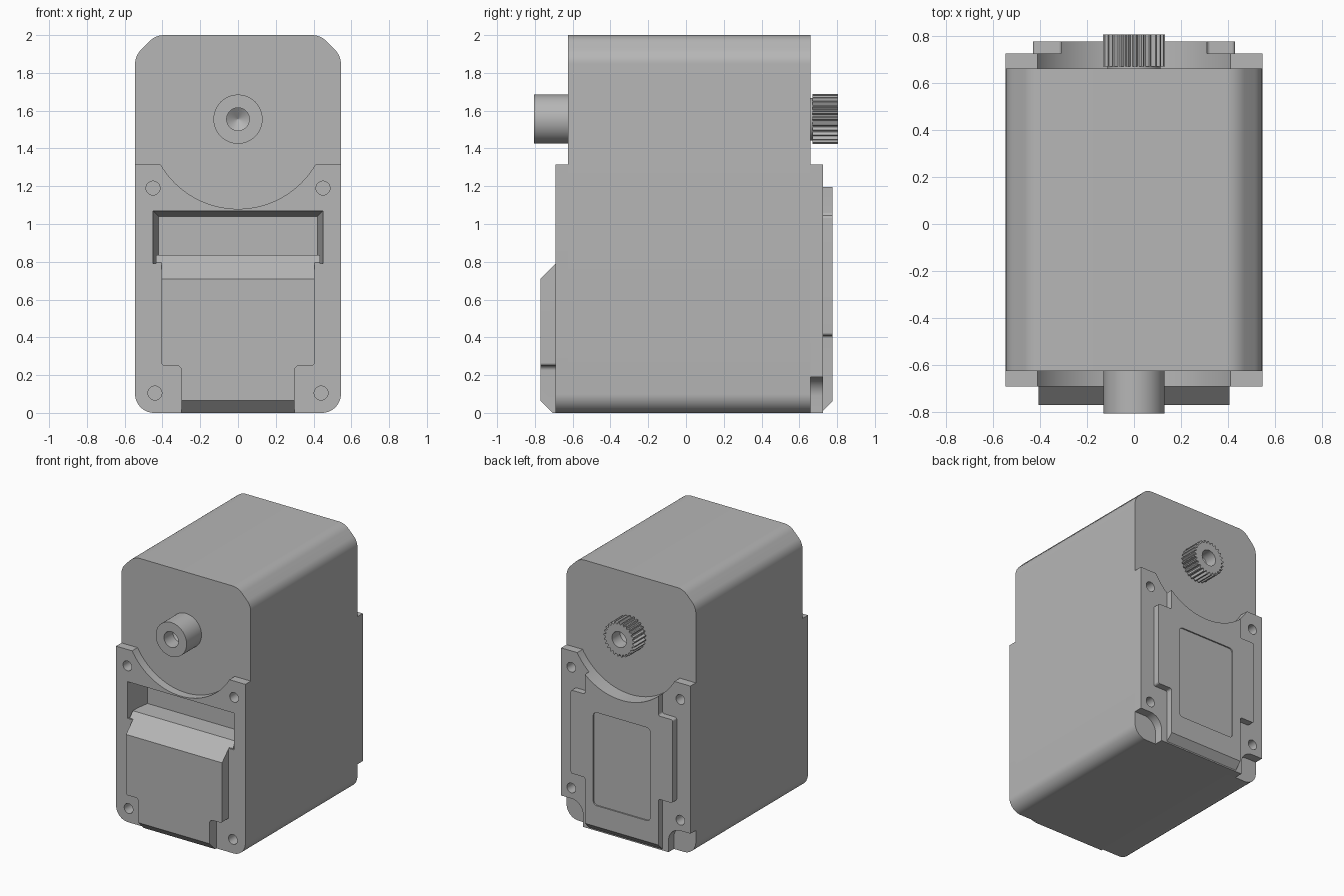
import bpy, bmesh
from math import sin, cos, tan, pi, asin
from mathutils import Vector

old = bpy.data.objects.get("Cube")
if old:
    bpy.data.objects.remove(old, do_unlink=True)

grey = bpy.data.materials.new("plain grey")
grey.use_nodes = True
colour = (0.47, 0.47, 0.47, 1)
grey.diffuse_color = colour
grey.node_tree.nodes["Principled BSDF"].inputs["Base Color"].default_value = colour

W = 0.545             # half width of the case
FRONT, BACK = -0.625, 0.66
AXIS = 1.555          # height of the shaft axis
ARC = 0.475           # radius of the clearance around the shaft


def rounded(points, steps=8):
    """Outline from (x, z, radius) corners; the end points stay sharp."""
    out = []
    for i, (x, z, r) in enumerate(points):
        p = Vector((x, z))
        if r == 0:
            out.append((x, z))
            continue
        u = (Vector(points[i - 1][:2]) - p).normalized()
        v = (Vector(points[(i + 1) % len(points)][:2]) - p).normalized()
        h = u.angle(v) / 2
        c = p + (u + v).normalized() * r / sin(h)
        a, b = p + u * r / tan(h) - c, p + v * r / tan(h) - c
        for k in range(steps + 1):
            d = c + a.lerp(b, k / steps).normalized() * r
            out.append((d.x, d.y))
    return out


def mirrored(half):
    return half + [(-x, z) for x, z in reversed(half) if x > 1e-4]


def circle(r, n=100, x=0, z=AXIS):
    return [(x + r * cos(2 * pi * i / n), z + r * sin(2 * pi * i / n)) for i in range(n)]


def box(w, z0, z1):
    return [(-w, z0), (w, z0), (w, z1), (-w, z1)]


def loft(name, rings, planes=()):
    """Skin (outline, y) rings, cap both ends, then slice off corners by planes."""
    bm = bmesh.new()
    loops = [[bm.verts.new((x, y, z)) for x, z in ring] for ring, y in rings]
    for a, b in zip(loops, loops[1:]):
        for i in range(len(a)):
            j = (i + 1) % len(a)
            bm.faces.new((a[i], a[j], b[j], b[i]))
    bm.faces.new(loops[0])
    bm.faces.new(loops[-1])
    for point, normal in planes:
        cut = bmesh.ops.bisect_plane(bm, geom=bm.verts[:] + bm.edges[:] + bm.faces[:],
                                     plane_co=point, plane_no=normal, clear_outer=True)
        edges = [e for e in cut["geom_cut"] if isinstance(e, bmesh.types.BMEdge)]
        bmesh.ops.edgeloop_fill(bm, edges=edges)
    bmesh.ops.recalc_face_normals(bm, faces=bm.faces[:])
    mesh = bpy.data.meshes.new(name)
    bm.to_mesh(mesh)
    bm.free()
    mesh.materials.append(grey)
    ob = bpy.data.objects.new(name, mesh)
    bpy.context.collection.objects.link(ob)
    return ob


def carve(ob, cutters):
    bpy.ops.object.select_all(action="DESELECT")
    bpy.context.view_layer.objects.active = ob
    ob.select_set(True)
    for c in cutters:
        mod = ob.modifiers.new("cut", "BOOLEAN")
        mod.operation, mod.solver, mod.object = "DIFFERENCE", "EXACT", c
        bpy.ops.object.modifier_apply(modifier=mod.name)


# Shared upper edge of both end plates: flat ears and an arc round the shaft
def arc_edge(x_max):
    start = asin(x_max / ARC)
    return [(ARC * sin(start * k / 24), AXIS - ARC * cos(start * k / 24))
            for k in range(24, -1, -1)]


# Main case and end plates
case = loft("case", [(mirrored(rounded(
    [(0, 0, 0), (W, 0, 0.1), (W, 1.89, 0.11), (0.437, 2, 0.11), (0, 2, 0)])), y)
    for y in (FRONT, BACK)])

front_outline = mirrored(rounded([(0, 0, 0), (W, 0, 0.1), (W, 1.315, 0)]) + arc_edge(0.41))
front_plate = loft("front_plate", [(front_outline, y) for y in (-0.69, FRONT)])

back_outline = mirrored(rounded(
    [(0, 0, 0), (0.36, 0, 0), (0.36, 0.19, 0.1), (W, 0.19, 0), (W, 1.315, 0)]) + arc_edge(0.41))
back_plate = loft("back_plate", [(back_outline, y) for y in (BACK, 0.725)])

# Raised back panel with side wings and a sloped foot
panel_outline = mirrored(rounded(
    [(0, 0, 0), (0.31, 0, 0), (0.31, 0.41, 0.015), (0.43, 0.41, 0.015),
     (0.43, 1.045, 0.015), (0.31, 1.045, 0.015), (0.31, 1.15, 0)]) + arc_edge(0.31))
back_panel = loft("back_panel", [(panel_outline, y) for y in (0.70, 0.775)],
                  [((0, 0.775, 0.06), (0, 1, -1))])

# Front cover with slopes at top and foot
cover_outline = mirrored(rounded(
    [(0, 0, 0), (0.3, 0, 0), (0.3, 0.25, 0.025), (0.405, 0.25, 0.015),
     (0.405, 0.835, 0), (0, 0.835, 0)]))
front_cover = loft("front_cover", [(cover_outline, y) for y in (-0.77, -0.64)],
                   [((0, -0.77, 0.71), (0, -1, 1)), ((0, -0.77, 0.065), (0, -1, -1))])

# Tapered pocket above the cover, and screw holes
pocket = loft("pocket_cutter", [(box(0.456, 0.79, 1.076), -0.73),
                                (box(0.42, 0.79, 1.04), -0.49)])
front_holes, back_holes = [], []
for s in (-1, 1):
    for x, z in ((0.45, 1.19), (0.44, 0.105)):
        front_holes.append(loft("hole_cutter", [(circle(0.037, 24, s * x, z), y)
                                                for y in (-0.8, -0.56)]))
    for z in (1.19, 0.27):
        back_holes.append(loft("hole_cutter", [(circle(0.037, 24, s * 0.46, z), y)
                                               for y in (0.6, 0.8)]))
label_outline = rounded([(-0.24, 0.22, 0.03), (0.24, 0.22, 0.03),
                         (0.24, 0.93, 0.03), (-0.24, 0.93, 0.03)])
label = loft("recess_cutter", [(label_outline, y) for y in (0.765, 0.8)])

carve(case, [pocket] + front_holes + back_holes)
carve(front_plate, [pocket] + front_holes)
carve(back_plate, back_holes)
carve(back_panel, [label])
for c in [pocket, label] + front_holes + back_holes:
    bpy.data.objects.remove(c, do_unlink=True)

# Ledge inside the pocket that carries on the slope of the cover
ledge = loft("pocket_ledge", [(box(0.435, 0.75, 0.835), y) for y in (-0.685, -0.48)],
             [((0, -0.77, 0.71), (0, -1, 1))])

# Plain front shaft and splined back shaft, both with drilled ends
front_shaft = loft("front_shaft", [(circle(0.13), -0.6), (circle(0.13), -0.805),
                                   (circle(0.06), -0.805), (circle(0.06), -0.70),
                                   (circle(0.002), -0.66)])
TEETH = 25
spline = []
for i in range(TEETH * 4):
    a = 2 * pi * i / (TEETH * 4)
    r = 0.132 if i % 4 < 2 else 0.114
    spline.append((r * cos(a), AXIS + r * sin(a)))
back_shaft = loft("back_shaft", [(circle(0.112), 0.64), (circle(0.112), 0.67),
                                 (spline, 0.67), (spline, 0.805),
                                 (circle(0.06), 0.805), (circle(0.06), 0.71),
                                 (circle(0.002), 0.68)])

# Smooth shading with sharp edges kept
bpy.ops.object.select_all(action="DESELECT")
for ob in (case, front_plate, back_plate, back_panel, front_cover, ledge,
           front_shaft, back_shaft):
    ob.select_set(True)
    bpy.context.view_layer.objects.active = ob
bpy.ops.object.shade_smooth_by_angle(angle=pi / 6)
